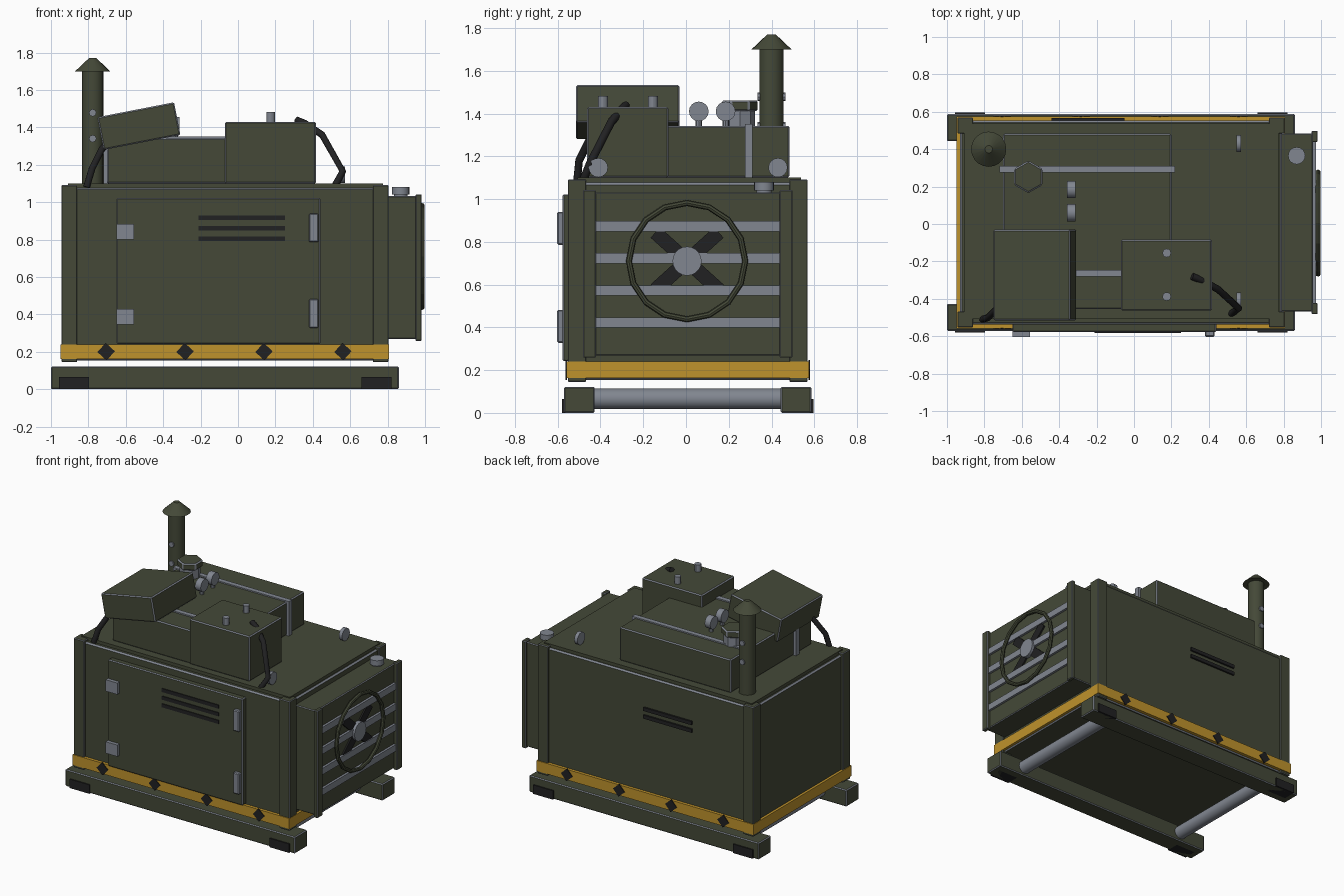
import bpy
from math import radians
from mathutils import Vector

cube = bpy.data.objects.get("Cube")
if cube:
    bpy.data.objects.remove(cube, do_unlink=True)


def material(name, rgb):
    m = bpy.data.materials.new(name)
    m.use_nodes = True
    color = (*rgb, 1)
    m.diffuse_color = color
    m.node_tree.nodes["Principled BSDF"].inputs["Base Color"].default_value = color
    return m


OLIVE = material("olive_paint", (0.058, 0.066, 0.039))
STEEL = material("bare_steel", (0.22, 0.24, 0.28))
YELLOW = material("hazard_yellow", (0.52, 0.29, 0.025))
BLACK = material("black_rubber", (0.015, 0.015, 0.016))
YC = 0.008  # middle of the housing in y


def finish(name, mat, wear=0):
    """Name and paint the active object; worn edges show bare steel."""
    ob = bpy.context.object
    ob.name = name
    ob.data.materials.append(mat)
    if wear:
        ob.data.materials.append(STEEL)
        bev = ob.modifiers.new("worn_edges", "BEVEL")
        bev.width = wear
        bev.segments = 1
        bev.material = 1
    return ob


def box(name, mat, x, y, z, wear=0, rot=(0, 0, 0)):
    """Box from (min, max) ranges, turned about its centre."""
    lo, hi = Vector((x[0], y[0], z[0])), Vector((x[1], y[1], z[1]))
    bpy.ops.mesh.primitive_cube_add(size=1, location=(lo + hi) / 2)
    ob = bpy.context.object
    ob.data.transform(Vector(hi - lo).to_3d().to_4d() and scale_matrix(hi - lo))
    ob.rotation_euler = [radians(a) for a in rot]
    return finish(name, mat, wear)


def scale_matrix(size):
    from mathutils import Matrix
    return Matrix.Diagonal((*size, 1))


def rod(name, mat, centre, r, length, axis="z", sides=20, top=None, wear=0):
    """Cylinder, or cone frustum when a top radius is given."""
    rot = {"x": (0, radians(90), 0), "y": (radians(90), 0, 0), "z": (0, 0, 0)}[axis]
    bpy.ops.mesh.primitive_cone_add(vertices=sides, radius1=r, radius2=r if top is None else top,
                                    depth=length, location=centre, rotation=rot)
    ob = finish(name, mat, wear)
    if sides > 8:
        bpy.ops.object.shade_smooth_by_angle(angle=radians(30))
    return ob


def hose(name, points):
    cu = bpy.data.curves.new(name, "CURVE")
    cu.dimensions = "3D"
    cu.bevel_depth = 0.019
    cu.bevel_resolution = 2
    cu.use_fill_caps = True
    sp = cu.splines.new("POLY")
    sp.points.add(len(points) - 1)
    for p, co in zip(sp.points, points):
        p.co = (*co, 1)
    cu.materials.append(BLACK)
    bpy.context.collection.objects.link(bpy.data.objects.new(name, cu))


def span(c, half):
    return (c - half, c + half)


# Skids, end pads and cross tubes
for side, s in (("front", -1), ("back", 1)):
    box(side + "_skid", OLIVE, (-1, 0.86), span(YC + s * 0.507, 0.072), (0, 0.122), 0.006)
    for end, x in (("right", -0.877), ("left", 0.74)):
        box(f"{side}_{end}_skid_pad", BLACK, span(x, 0.08), span(YC + s * 0.54, 0.048), (-0.0, 0.065))
for end, x in (("right", -0.78), ("left", 0.64)):
    rod(end + "_cross_tube", STEEL, (x, YC, 0.066), 0.048, 0.9, "y")

# Housing, roof and corner posts
box("housing", OLIVE, (-0.93, 0.79), span(YC, 0.545), (0.155, 1.077), 0.01)
box("roof_plate", OLIVE, (-0.91, 0.775), span(YC + 0.007, 0.523), (1.07, 1.1))
for side, s in (("front", -1), ("back", 1)):
    for end, x in (("right", -0.902), ("left", 0.763)):
        box(f"{side}_{end}_post", OLIVE, span(x, 0.042), span(YC + s * 0.518, 0.043),
            (0.145, 1.092), 0.004)

# Hazard band with dark diamonds
for side, s in (("front", -1), ("back", 1)):
    box(side + "_band", YELLOW, (-0.946, 0.806), span(YC + s * 0.555, 0.012), (0.163, 0.24))
    for i in range(4):
        box(f"{side}_diamond_{i}", BLACK, span(-0.705 + i * 0.422, 0.033),
            span(YC + s * 0.568, 0.004), span(0.201, 0.033), rot=(0, 42, 0))
for end, x in (("right", -0.938), ("left", 0.798)):
    box(end + "_band", YELLOW, span(x, 0.01), span(YC, 0.566), (0.163, 0.24))

# Service door with hinges, latches and louvres
box("service_door", OLIVE, (-0.65, 0.44), (-0.577, -0.53), (0.242, 1.022), 0.006)
for level, z in (("lower", 0.388), ("upper", 0.842)):
    box(level + "_hinge", STEEL, (-0.65, -0.555), (-0.603, -0.57), span(z, 0.042))
for level, z in (("lower", 0.405), ("upper", 0.863)):
    box(level + "_latch", STEEL, (0.38, 0.43), (-0.603, -0.57), span(z, 0.077), 0.006)
for i in range(3):
    box(f"front_louvre_{i}", BLACK, (-0.21, 0.25), (-0.583, -0.57), span(0.805 + i * 0.056, 0.013))
for i in range(2):
    box(f"back_louvre_{i}", BLACK, (-0.44, -0.05), (0.545, 0.566), span(0.785 + i * 0.056, 0.013))

# Radiator end: casing, side flanges, slats, fan and guard
box("radiator_casing", OLIVE, (0.78, 0.957), span(YC, 0.475), (0.268, 1.032), 0.005)
for side, s in (("front", -1), ("back", 1)):
    box(side + "_radiator_flange", OLIVE, (0.95, 0.982), span(YC + s * 0.46, 0.03),
        (0.258, 1.042), 0.004)
for i in range(4):
    box(f"radiator_slat_{i}", STEEL, (0.95, 0.974), span(YC, 0.432), span(0.423 + i * 0.15, 0.024))
for i, a in enumerate((42, -42)):
    box(f"fan_blade_{i}", BLACK, (0.95, 0.968), span(0.005, 0.2), span(0.71, 0.033), rot=(a, 0, 0))
rod("fan_hub", STEEL, (0.97, 0.005, 0.71), 0.068, 0.036, "x")
bpy.ops.mesh.primitive_torus_add(major_segments=16, minor_segments=8, major_radius=0.272,
                                 minor_radius=0.014, location=(0.984, 0.005, 0.71),
                                 rotation=(0, radians(90), 0))
finish("fan_guard", OLIVE)
rod("radiator_neck", STEEL, (0.87, 0.365, 1.04), 0.036, 0.03)
rod("radiator_cap", STEEL, (0.87, 0.365, 1.06), 0.046, 0.04)

# Tank with two straps
box("tank", OLIVE, (-0.70, 0.20), (-0.455, 0.483), (1.1, 1.343), 0.007)
for side, y in (("front", -0.264), ("back", 0.293)):
    box(side + "_tank_strap", STEEL, (-0.72, 0.22), span(y, 0.018), (1.1, 1.352))
rod("filler_neck", STEEL, (-0.565, 0.252, 1.38), 0.07, 0.08, sides=8)
rod("filler_cap", OLIVE, (-0.565, 0.252, 1.437), 0.087, 0.05, sides=6, wear=0.008)
for i, y in enumerate((0.06, 0.185)):
    rod(f"gauge_{i}", STEEL, (-0.335, y, 1.41), 0.046, 0.045, "x", 16)
    rod(f"gauge_stem_{i}", STEEL, (-0.335, y, 1.36), 0.015, 0.05, sides=8)

# Junction box, tilted control box and their cables
box("junction_box", OLIVE, (-0.07, 0.417), (-0.463, -0.083), (1.1, 1.43), 0.007)
for i, y in enumerate((-0.388, -0.155)):
    rod(f"terminal_{i}", STEEL, (0.175, y, 1.452), 0.023, 0.06, sides=12)
box("control_box", OLIVE, span(-0.53, 0.209), (-0.515, -0.03), span(1.407, 0.089), 0.007, (0, -11, 0))
hose("junction_cable", [(0.31, -0.28, 1.44), (0.36, -0.3, 1.42), (0.45, -0.35, 1.36),
                        (0.56, -0.45, 1.165), (0.52, -0.48, 1.09)])
hose("control_cable", [(-0.66, -0.42, 1.36), (-0.73, -0.45, 1.28),
                       (-0.78, -0.5, 1.18), (-0.81, -0.51, 1.08)])

# Exhaust stack with rain cap and clamp bolts
rod("exhaust_pipe", OLIVE, (-0.777, 0.4, 1.4), 0.057, 0.61)
rod("exhaust_cap", OLIVE, (-0.777, 0.4, 1.735), 0.094, 0.07, top=0.02)
for i, z in enumerate((1.34, 1.478)):
    rod(f"exhaust_bolt_{i}", STEEL, (-0.777, 0.4, z), 0.02, 0.13, "y", 8)

# Lifting discs on the roof
for side, y in (("front", -0.41), ("back", 0.43)):
    rod(side + "_lifting_disc", STEEL, (0.56, y, 1.147), 0.045, 0.026, "x", 16)
